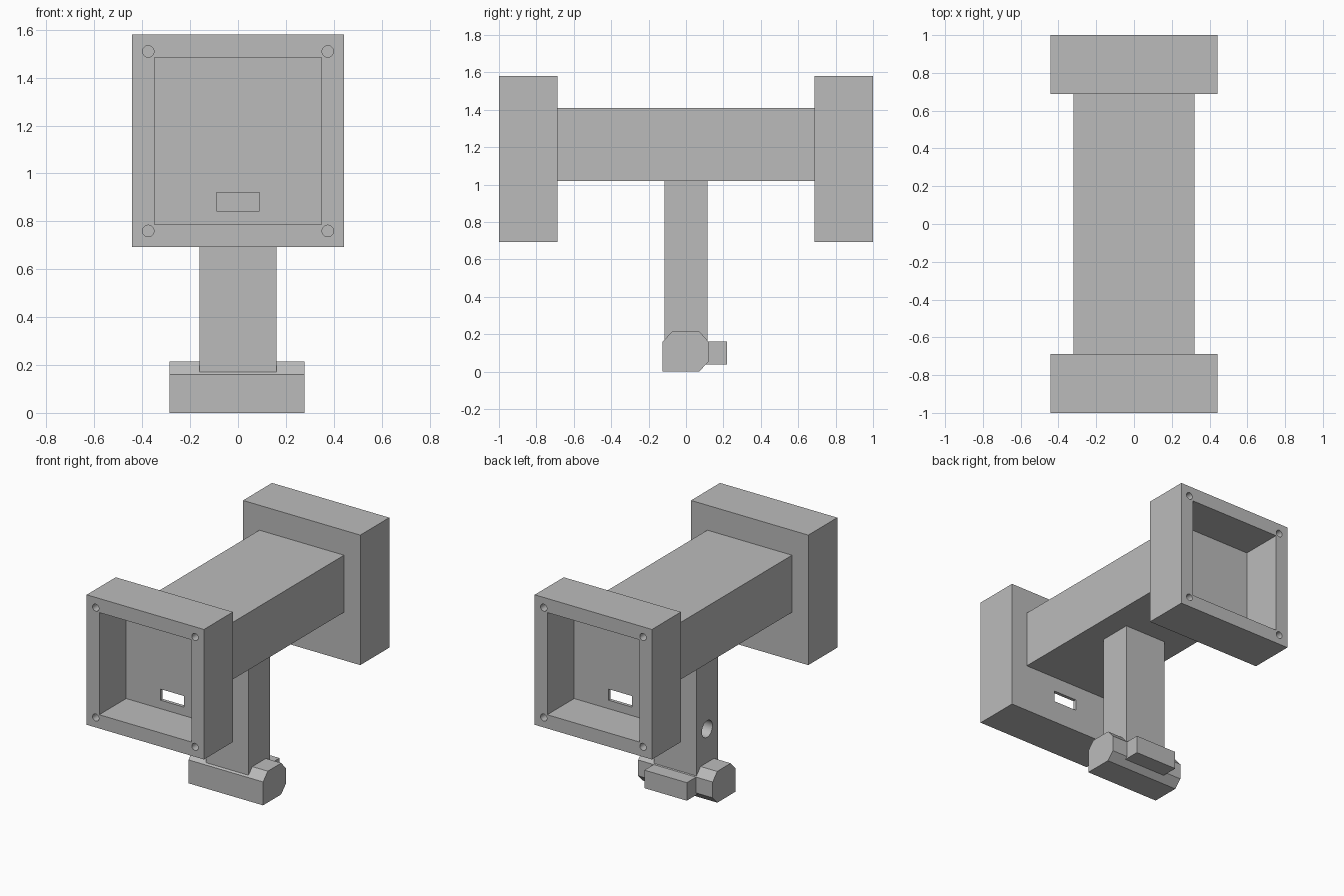
import bpy, bmesh
from math import radians
from mathutils import Matrix, Vector

if "Cube" in bpy.data.objects:
    bpy.data.objects.remove(bpy.data.objects["Cube"])

grey = bpy.data.materials.new("plain grey")
grey.use_nodes = True
grey.diffuse_color = (0.5, 0.5, 0.5, 1)
grey.node_tree.nodes["Principled BSDF"].inputs["Base Color"].default_value = (0.5, 0.5, 0.5, 1)


def add_object(name, bm):
    bmesh.ops.recalc_face_normals(bm, faces=bm.faces)
    mesh = bpy.data.meshes.new(name)
    bm.to_mesh(mesh)
    bm.free()
    mesh.materials.append(grey)
    obj = bpy.data.objects.new(name, mesh)
    bpy.context.collection.objects.link(obj)
    return obj


def box(name, x, y, z):
    """Box from (min, max) pairs along each axis."""
    bm = bmesh.new()
    bmesh.ops.create_cube(bm, size=1)
    for v in bm.verts:
        v.co = Vector([sum(r) / 2 + c * (r[1] - r[0]) for r, c in zip((x, y, z), v.co)])
    return add_object(name, bm)


def rod(name, centre, axis, radius, length):
    bm = bmesh.new()
    turn = Vector((0, 0, 1)).rotation_difference(Vector(axis)).to_matrix().to_4x4()
    bmesh.ops.create_cone(bm, cap_ends=True, segments=32, radius1=radius, radius2=radius,
                          depth=length, matrix=Matrix.Translation(centre) @ turn)
    return add_object(name, bm)


def cut(obj, cutter):
    cutter.hide_render = True
    mod = obj.modifiers.new("cut", 'BOOLEAN')
    mod.operation, mod.solver, mod.object = 'DIFFERENCE', 'EXACT', cutter
    bpy.context.view_layer.objects.active = obj
    bpy.ops.object.modifier_apply(modifier=mod.name)
    bpy.data.objects.remove(cutter)


def smooth_holes(obj):
    bpy.ops.object.select_all(action='DESELECT')
    obj.select_set(True)
    bpy.context.view_layer.objects.active = obj
    bpy.ops.object.shade_smooth_by_angle(angle=radians(30))


# Open housings at both ends: pocket, cable slot and four screw holes each
for side, name in ((-1, "front_housing"), (1, "back_housing")):
    def span(a, b):
        return sorted((side * a, side * b))
    housing = box(name, (-0.443, 0.443), span(0.687, 1), (0.692, 1.58))
    cut(housing, box("pocket_cutter", (-0.348, 0.348), span(0.71, 1.1), (0.786, 1.484)))
    cut(housing, box("slot_cutter", (-0.09, 0.09), span(0.6, 0.8), (0.844, 0.92)))
    for x in (-0.375, 0.375):
        for z in (0.76, 1.51):
            cut(housing, rod("screw_cutter", (x, side, z), (0, 1, 0), 0.024, 0.2))
    smooth_holes(housing)

# Beam joining the housings
box("beam", (-0.32, 0.32), (-0.687, 0.687), (1.02, 1.41))

# Stem with a blind hole in one side
stem = box("stem", (-0.16, 0.16), (-0.115, 0.115), (0.1, 1.02))
cut(stem, rod("hole_cutter", (-0.16, 0, 0.443), (1, 0, 0), 0.057, 0.4))
smooth_holes(stem)

# Foot: bevelled bar, square only along its lower front edge
profile = [(-0.125, 0), (0.07, 0), (0.12, 0.052), (0.12, 0.16),
           (0.072, 0.214), (-0.074, 0.214), (-0.125, 0.16)]
bm = bmesh.new()
end = bm.faces.new([bm.verts.new((-0.286, y, z)) for y, z in profile])
sweep = bmesh.ops.extrude_face_region(bm, geom=[end])["geom"]
bmesh.ops.translate(bm, vec=(0.563, 0, 0),
                    verts=[g for g in sweep if isinstance(g, bmesh.types.BMVert)])
add_object("foot", bm)

# Block on the back of the foot
box("foot_block", (-0.16, 0.16), (0.1, 0.22), (0.037, 0.16))
